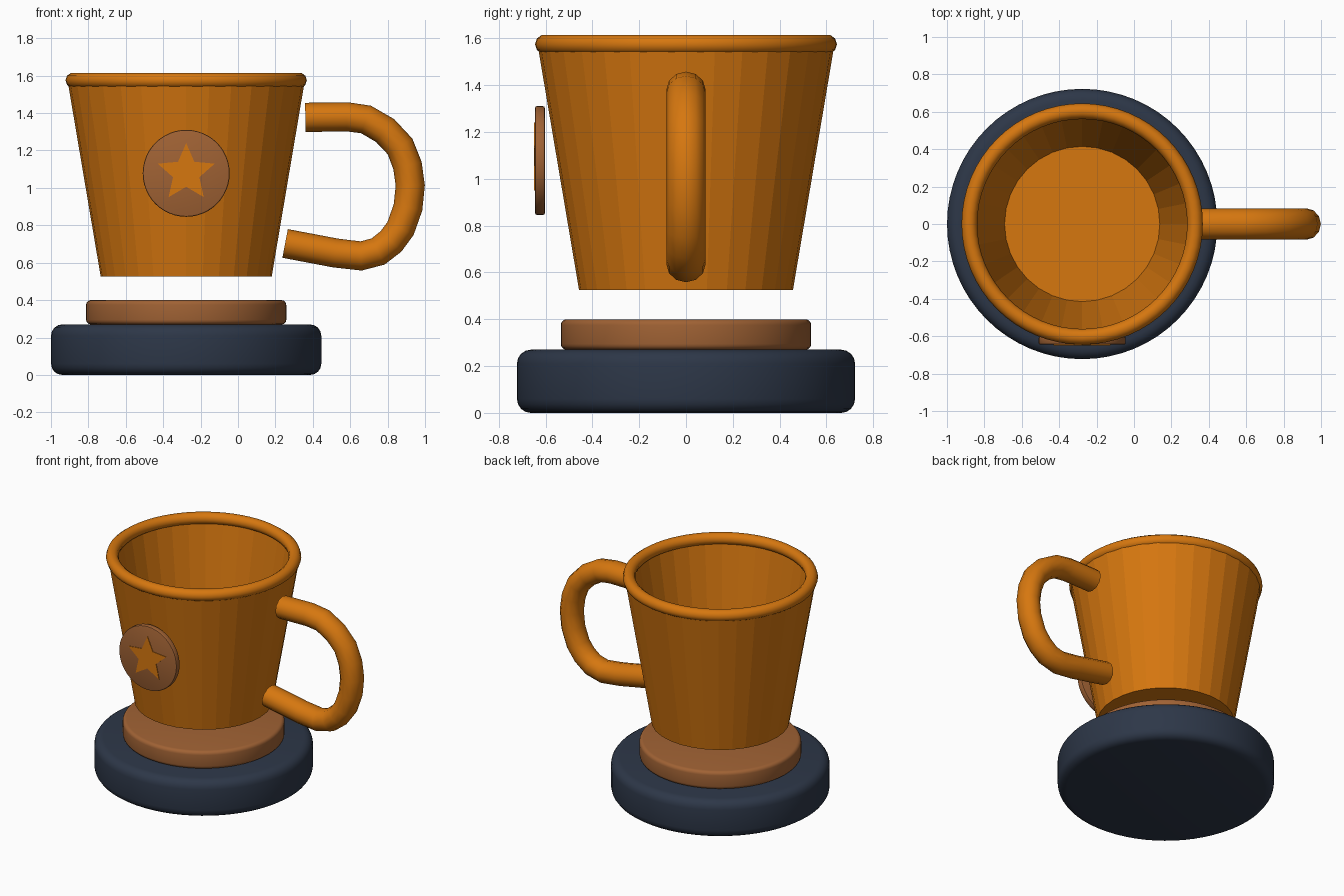
import bpy, bmesh, math
from mathutils import Vector

if "Cube" in bpy.data.objects:
    bpy.data.objects.remove(bpy.data.objects["Cube"])

CX = -0.277  # axis of cup and base


def material(name, rgb):
    m = bpy.data.materials.new(name)
    lin = [((c / 255 + 0.055) / 1.055) ** 2.4 for c in rgb]
    m.diffuse_color = (*lin, 1)
    m.use_nodes = True
    m.node_tree.nodes["Principled BSDF"].inputs["Base Color"].default_value = m.diffuse_color
    return m


orange = material("amber orange", (214, 119, 15))
brown = material("copper brown", (160, 98, 52))
slate = material("dark slate", (45, 55, 72))


def finish(name, bm, mat, smooth=True):
    bmesh.ops.recalc_face_normals(bm, faces=bm.faces)
    me = bpy.data.meshes.new(name)
    bm.to_mesh(me)
    bm.free()
    me.materials.append(mat)
    ob = bpy.data.objects.new(name, me)
    bpy.context.collection.objects.link(ob)
    if smooth:
        bpy.ops.object.select_all(action='DESELECT')
        ob.select_set(True)
        bpy.context.view_layer.objects.active = ob
        bpy.ops.object.shade_smooth_by_angle(angle=math.radians(40))
    return ob


def skin(bm, rings, closed=False):
    """Bridge rings of points; cap the ends unless the loop is closed."""
    vs = [[bm.verts.new(p) for p in r] for r in rings]
    n = len(vs[0])
    for a, b in zip(vs, vs[1:] + (vs[:1] if closed else [])):
        for i in range(n):
            j = (i + 1) % n
            bm.faces.new((a[i], a[j], b[j], b[i]))
    if not closed:
        bm.faces.new(vs[0])
        bm.faces.new(vs[-1])


def lathe(name, profile, mat, n, smooth=True, closed=False):
    """Turn (radius, z) points about the cup axis."""
    bm = bmesh.new()
    skin(bm, [[(CX + r * math.cos(2 * math.pi * i / n), r * math.sin(2 * math.pi * i / n), z)
               for i in range(n)] for r, z in profile], closed)
    return finish(name, bm, mat, smooth)


def disc(r, z0, z1, b, steps=4):
    """Profile of a disc with rounded rims."""
    arc = [(b * math.sin(t), b * math.cos(t)) for t in
           (math.pi / 2 * k / steps for k in range(steps + 1))]
    low = [(r - b + s, z0 + b - c) for s, c in arc]
    return low + [(r - b + s, z1 - b + c) for s, c in reversed(arc)]


# Two-tier stand
lathe("base", disc(0.7225, 0, 0.27, 0.06), slate, 64)
lathe("base_tier", disc(0.535, 0.27, 0.40, 0.025), brown, 64)

# Hollow faceted cup and its rolled rim
lathe("cup", [(0.457, 0.525), (0.635, 1.578), (0.585, 1.578), (0.415, 0.575)], orange, 32, smooth=False)
lathe("rim", [(0.603 + 0.042 * math.cos(k * math.pi / 5), 1.575 + 0.042 * math.sin(k * math.pi / 5))
              for k in range(10)], orange, 64, closed=True)

# Handle: tube swept along a path in the xz plane
path = [Vector((x, 0, z)) for x, z in (
    (0.36, 1.377), (0.583, 1.380), (0.684, 1.366), (0.786, 1.307), (0.866, 1.222),
    (0.906, 1.120), (0.921, 1.013), (0.909, 0.896), (0.869, 0.783), (0.818, 0.714),
    (0.749, 0.660), (0.658, 0.636), (0.521, 0.652), (0.252, 0.703))]
rings = []
for i, p in enumerate(path):
    t = (path[min(i + 1, len(path) - 1)] - path[max(i - 1, 0)]).normalized()
    side = Vector((-t.z, 0, t.x))
    rings.append([p + side * 0.078 * math.cos(a) + Vector((0, 0.084 * math.sin(a), 0))
                  for a in (2 * math.pi * k / 12 for k in range(12))])
bm = bmesh.new()
skin(bm, rings)
finish("handle", bm, orange)

# Medallion in front of the cup
MZ = 1.078
bm = bmesh.new()
skin(bm, [[(CX + r * math.cos(2 * math.pi * i / 48), y, MZ + r * math.sin(2 * math.pi * i / 48))
           for i in range(48)] for r, y in disc(0.2325, -0.645, -0.603, 0.008, 2)])
finish("medallion", bm, brown)

# Raised star plate
bm = bmesh.new()
star = [(r * math.sin(k * math.pi / 5), r * math.cos(k * math.pi / 5))
        for k in range(10) for r in ((0.16, 0.074)[k % 2],)]
skin(bm, [[(CX + x, y, MZ + 0.002 + z) for x, z in star] for y in (-0.649, -0.642)])
finish("star", bm, orange, smooth=False)
